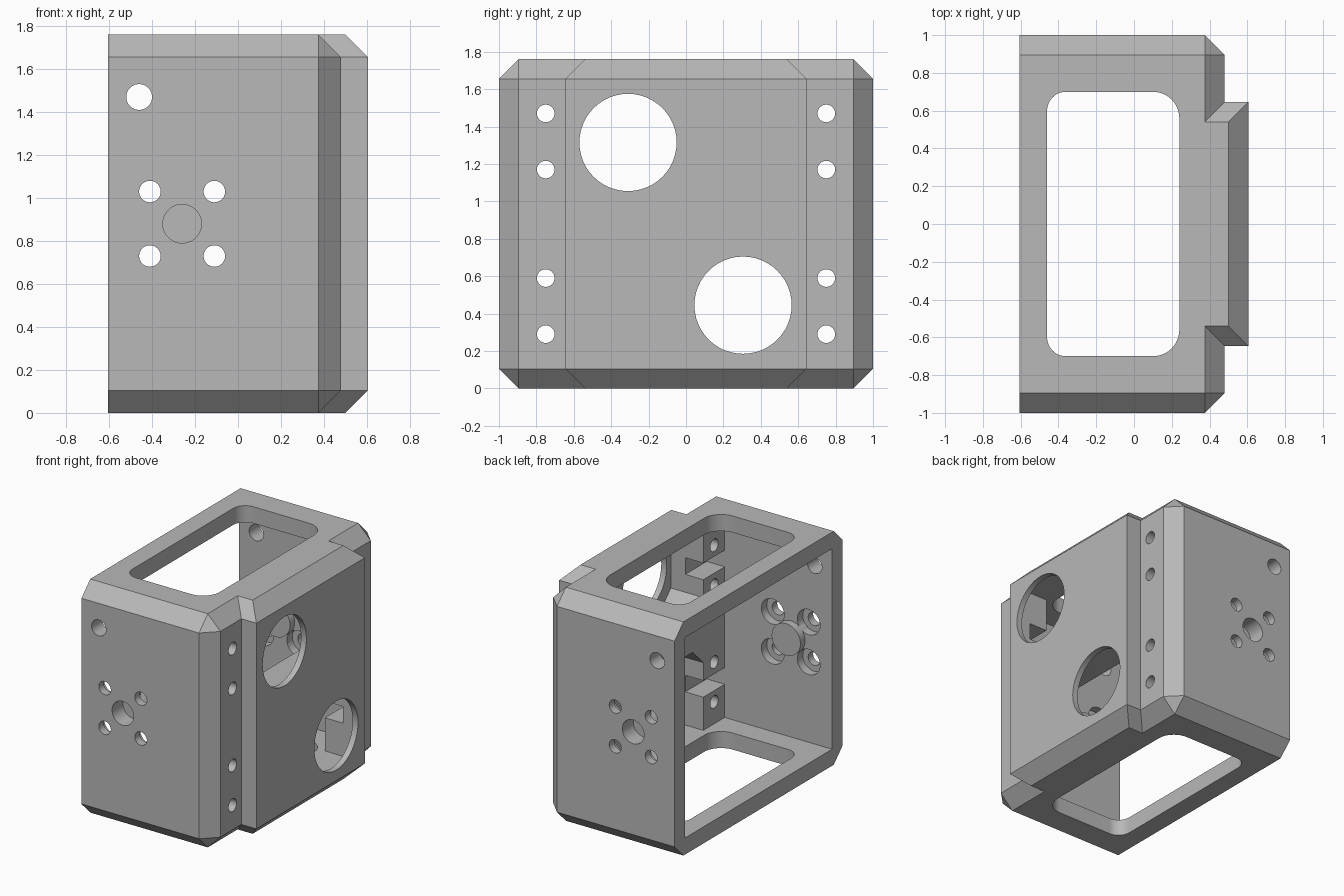
import bpy, bmesh, math
from mathutils import Vector

if "Cube" in bpy.data.objects:
    bpy.data.objects.remove(bpy.data.objects["Cube"], do_unlink=True)

H = 1.76      # height
C = 0.105     # chamfer
WALL = 0.125  # wall thickness
MID = H / 2

grey = bpy.data.materials.new("plain grey")
grey.use_nodes = True
grey.diffuse_color = (0.48, 0.48, 0.48, 1)
grey.node_tree.nodes["Principled BSDF"].inputs["Base Color"].default_value = (0.48, 0.48, 0.48, 1)


def finish(name, bm):
    bmesh.ops.recalc_face_normals(bm, faces=bm.faces)
    mesh = bpy.data.meshes.new(name)
    bm.to_mesh(mesh)
    bm.free()
    mesh.materials.append(grey)
    ob = bpy.data.objects.new(name, mesh)
    bpy.context.collection.objects.link(ob)
    return ob


def hull(name, points):
    bm = bmesh.new()
    for p in points:
        bm.verts.new(p)
    bmesh.ops.convex_hull(bm, input=bm.verts)
    bmesh.ops.dissolve_limit(bm, angle_limit=0.01, verts=bm.verts, edges=bm.edges)
    return finish(name, bm)


def box(name, x, y, z):
    return hull(name, [(a, b, c) for a in x for b in y for c in z])


def prism(name, outline, axis, lo, hi):
    """Extrude a 2D outline along x, y or z."""
    def place(p, d):
        v = list(p)
        v.insert("xyz".index(axis), d)
        return v
    bm = bmesh.new()
    face = bm.faces.new([bm.verts.new(place(p, lo)) for p in outline])
    ext = bmesh.ops.extrude_face_region(bm, geom=[face])
    move = Vector(place((0, 0), hi - lo))
    bmesh.ops.translate(bm, vec=move, verts=[v for v in ext["geom"] if isinstance(v, bmesh.types.BMVert)])
    return finish(name, bm)


def arc(cx, cy, r, start, sweep, n):
    return [(cx + r * math.cos(start + sweep * i / n), cy + r * math.sin(start + sweep * i / n))
            for i in range(n)]


def rod(name, centre, r, axis, lo, hi):
    return prism(name, arc(*centre, r, 0, math.tau, 48), axis, lo, hi)


def combine(target, tool, operation="DIFFERENCE"):
    mod = target.modifiers.new("shape", "BOOLEAN")
    mod.operation = operation
    mod.solver = "EXACT"
    mod.object = tool
    bpy.ops.object.select_all(action="DESELECT")
    bpy.context.view_layer.objects.active = target
    target.select_set(True)
    bpy.ops.object.modifier_apply(modifier=mod.name)
    bpy.data.objects.remove(tool, do_unlink=True)


# Main shell: chamfered everywhere except around the open side
levels = [(0, C), (C, 0), (H - C, 0), (H, C)]   # height, inset
points = []
for z, inset in levels:
    for s in (-1, 1):
        points += [(-0.605, s * (1 - inset), z), (0.375, s * (1 - inset), z)]
        if not inset:
            points.append((0.48, s * (1 - C), z))
        else:
            points.append((0.375, s * (1 - C), z))
housing = hull("housing", set(points))

# Raised panel on the right side
panel = hull("raised_panel", [(x, s * (0.645 - inset), z) for z, inset in levels
                              for s in (-1, 1) for x in (0.1, 0.605 - inset)])
combine(housing, panel, "UNION")

# Main cavity, open on the left
combine(housing, box("cavity", (-0.8, 0.29), (-1 + WALL, 1 - WALL), (WALL, H - WALL)))

# Two pockets behind the raised panel, leaving a flared web between them
for s in (-1, 1):
    pocket = [(-0.62, MID + s * 0.755), (0.62, MID + s * 0.755), (0.62, MID + s * 0.245),
              (0.495, MID + s * 0.12), (-0.495, MID + s * 0.12), (-0.62, MID + s * 0.245)]
    combine(housing, prism("pocket", pocket, "x", 0.25, 0.56))
    # Slots that split the corner bosses
    z = MID + s * 0.4425
    combine(housing, box("slot", (0.25, 0.44), (-1 + WALL, 1 - WALL), (z - 0.0625, z + 0.0625)))

# Rounded windows through top and bottom
window = []
for cx, cy, r, a in [(0.24, 0.7, 0.14, 0), (-0.46, 0.7, 0.1, 1), (-0.46, -0.7, 0.1, 2), (0.24, -0.7, 0.14, 3)]:
    sx, sy = (1 if cx > 0 else -1), (1 if cy > 0 else -1)
    window += arc(cx - sx * r, cy - sy * r, r, a * math.pi / 2, math.pi / 2, 12)
    end = (a + 1) * math.pi / 2
    window.append((cx - sx * r + r * math.cos(end), cy - sy * r + r * math.sin(end)))
combine(housing, prism("window", window, "z", -0.2, H + 0.2))

# Large round openings in the raised panel
for centre in [(-0.31, 1.315), (0.305, 0.445)]:
    combine(housing, rod("opening", centre, 0.26, "x", 0.5, 0.8))

# Screw holes down both recessed strips
for y in (-0.75, 0.75):
    for dz in (-0.59, -0.29, 0.29, 0.59):
        combine(housing, rod("strip_hole", (y, MID + dz), 0.047, "x", 0.2, 0.6))

# Front and back walls: cable hole and four counterbored bolt holes
combine(housing, rod("cable_hole", (-0.46, 1.47), 0.06, "y", -1.2, 1.2))
for x in (-0.41, -0.11):
    for z in (MID - 0.15, MID + 0.15):
        combine(housing, rod("bolt_hole", (x, z), 0.05, "y", -1.2, 1.2))
        for lo in (-0.94, 0.8):
            combine(housing, rod("counterbore", (x, z), 0.095, "y", lo, lo + 0.14))

# Blind pivot seats with a cap on the inside
for s in (-1, 1):
    seat = (-0.26, MID)
    combine(housing, rod("cap", seat, 0.12, "y", *sorted((s * 0.82, s * 0.95))), "UNION")
    combine(housing, rod("seat", seat, 0.09, "y", *sorted((s * 0.87, s * 1.2))))

bpy.ops.object.select_all(action="DESELECT")
housing.select_set(True)
bpy.context.view_layer.objects.active = housing
bpy.ops.object.shade_smooth_by_angle(angle=math.radians(25))
